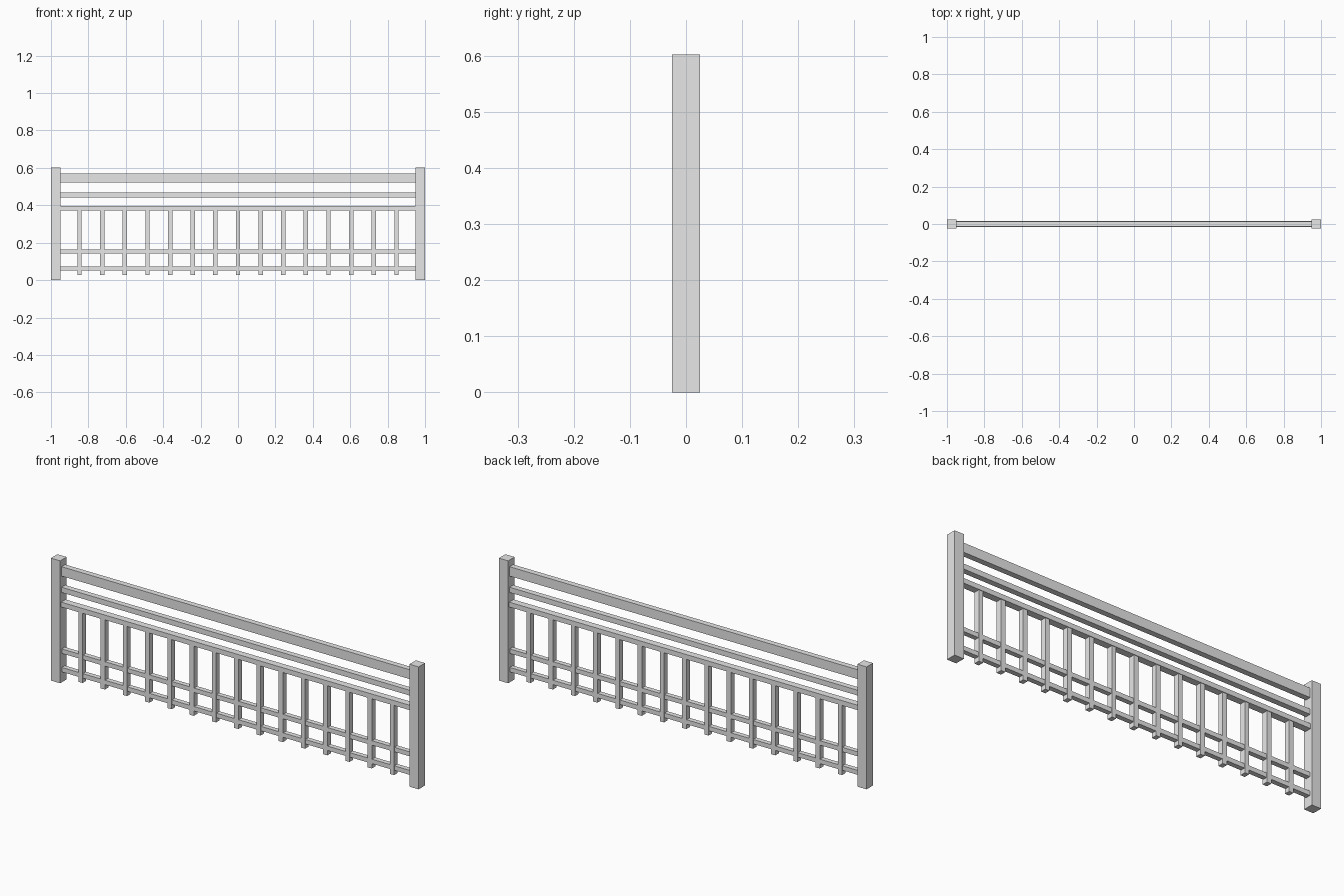
import bpy

cube = bpy.data.objects.get("Cube")
if cube:
    bpy.data.objects.remove(cube, do_unlink=True)

grey = bpy.data.materials.new("light_grey")
grey.use_nodes = True
colour = (0.8, 0.8, 0.8, 1)
grey.diffuse_color = colour
grey.node_tree.nodes["Principled BSDF"].inputs["Base Color"].default_value = colour


def box(name, x, width, depth, bottom, top):
    """Box centred on y = 0, spanning bottom to top in z."""
    bpy.ops.mesh.primitive_cube_add(size=1, location=(x, 0, (bottom + top) / 2))
    obj = bpy.context.object
    obj.name = name
    obj.scale = (width, depth, top - bottom)
    bpy.ops.object.transform_apply(location=False, rotation=False, scale=True)
    obj.data.materials.append(grey)
    return obj


POST = 0.05
HEIGHT = 0.602
SPAN = 2 - 2 * POST

# End posts
for name, side in (("left_post", 1), ("right_post", -1)):
    box(name, side * (1 - POST / 2), POST, POST, 0, HEIGHT)

# Horizontal rails: name, depth, bottom, top
rails = [
    ("top_rail", 0.028, 0.523, 0.569),
    ("upper_rail", 0.028, 0.442, 0.468),
    ("baluster_head_rail", 0.034, 0.372, 0.396),
    ("middle_rail", 0.024, 0.142, 0.164),
    ("bottom_rail", 0.024, 0.051, 0.073),
]
for name, depth, bottom, top in rails:
    box(name, 0, SPAN, depth, bottom, top)

# Evenly spaced balusters, running a little below the bottom rail
COUNT = 15
PITCH = 0.121
for i in range(COUNT):
    box(f"baluster_{i + 1}", (i - (COUNT - 1) / 2) * PITCH, 0.023, 0.028, 0.028, 0.372)
